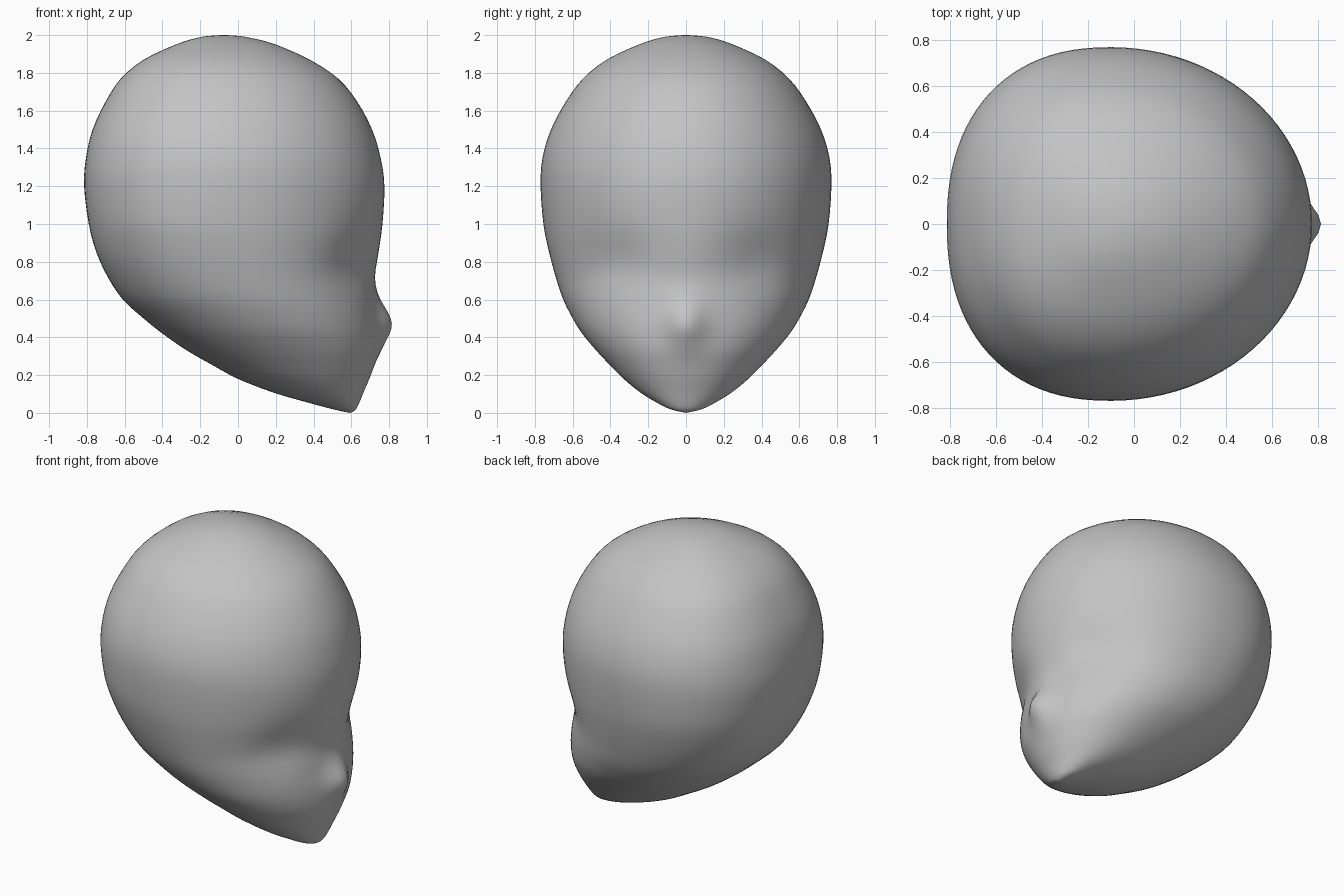
import bpy
import math

cube = bpy.data.objects.get("Cube")
if cube:
    bpy.data.objects.remove(cube, do_unlink=True)

SIDES = 96
STEPS = 3

# Cross-sections from chin to crown: height, back x, front x, half width
SECTIONS = [
    (0, .59, .6, 0),
    (.02, .5, .625, .085),
    (.06, .35, .645, .165),
    (.11, .18, .665, .245),
    (.18, 0, .695, .33),
    (.25, -.13, .72, .4),
    (.33, -.27, .742, .475),
    (.42, -.4, .745, .55),
    (.5, -.5, .74, .6),
    (.6, -.61, .73, .65),
    (.72, -.69, .725, .69),
    (.85, -.75, .745, .725),
    (1, -.79, .765, .755),
    (1.2, -.815, .775, .77),
    (1.35, -.805, .755, .76),
    (1.5, -.77, .71, .715),
    (1.65, -.7, .63, .635),
    (1.77, -.62, .53, .545),
    (1.87, -.5, .38, .42),
    (1.95, -.33, .2, .25),
    (1.985, -.22, .07, .14),
    (1.997, -.14, -.01, .06),
    (2, -.08, -.07, 0),
]


def spline(a, b, c, d, t):
    """Smooth blend between b and c."""
    return b + t * ((c - a) + t * ((2*a - 5*b + 4*c - d) + t * (3*(b - c) + d - a))) / 2


def refine(rows, steps):
    """Insert smoothly blended sections between the given ones."""
    last = len(rows) - 1
    result = []
    for i in range(last):
        near = [rows[min(max(i + k, 0), last)] for k in (-1, 0, 1, 2)]
        for s in range(steps):
            result.append([spline(*values, s / steps) for values in zip(*near)])
    result.append(list(rows[last]))
    return result


def power(value, exponent):
    return math.copysign(abs(value) ** exponent, value)


def bump(across, up):
    return math.exp(-across ** 2 - up ** 2)


def face_relief(y, z):
    """Forward bulge of the nose and shallow eye sockets beside it."""
    nose = .072 * bump(y / .1, (z - .475) / .12)
    socket = .04 * bump((abs(y) - .38) / .2, (z - .8) / .16)
    return nose - socket


def ring(z, back, front, width):
    """One horizontal outline, fuller at the back of the skull."""
    level = min(1, z)
    reach = (front - back) / 2
    middle = (back + front) / 2 + reach * (.1 - .2 * level)
    points = []
    for i in range(SIDES):
        angle = math.tau * i / SIDES
        c, s = math.cos(angle), math.sin(angle)
        e = 1 if c > 0 else 2 / (2 + .3 * level)
        x = middle + (front - middle if c > 0 else middle - back) * power(c, e)
        y = width * power(s, e)
        if c > 0:
            x += face_relief(y, z) * min(1, c * 2)
        points.append((x, y, z))
    return points


# Head surface: a loft closed by a point at chin and crown
sections = refine(SECTIONS, STEPS)
verts = [(SECTIONS[0][1], 0, 0)]
faces = []
for section in sections[1:-1]:
    verts.extend(ring(*section))
verts.append((SECTIONS[-1][1], 0, SECTIONS[-1][0]))
crown = len(verts) - 1
rings = len(sections) - 2
for i in range(SIDES):
    j = (i + 1) % SIDES
    faces.append((0, 1 + j, 1 + i))
    for r in range(rings - 1):
        low = 1 + r * SIDES
        high = low + SIDES
        faces.append((low + i, low + j, high + j, high + i))
    top = 1 + (rings - 1) * SIDES
    faces.append((top + i, top + j, crown))

mesh = bpy.data.meshes.new("head")
mesh.from_pydata(verts, [], faces)
mesh.shade_smooth()
head = bpy.data.objects.new("head", mesh)
bpy.context.collection.objects.link(head)

# Plain grey clay
clay = bpy.data.materials.new("grey clay")
clay.use_nodes = True
color = (.55, .55, .55, 1)
clay.diffuse_color = color
clay.node_tree.nodes["Principled BSDF"].inputs["Base Color"].default_value = color
mesh.materials.append(clay)
